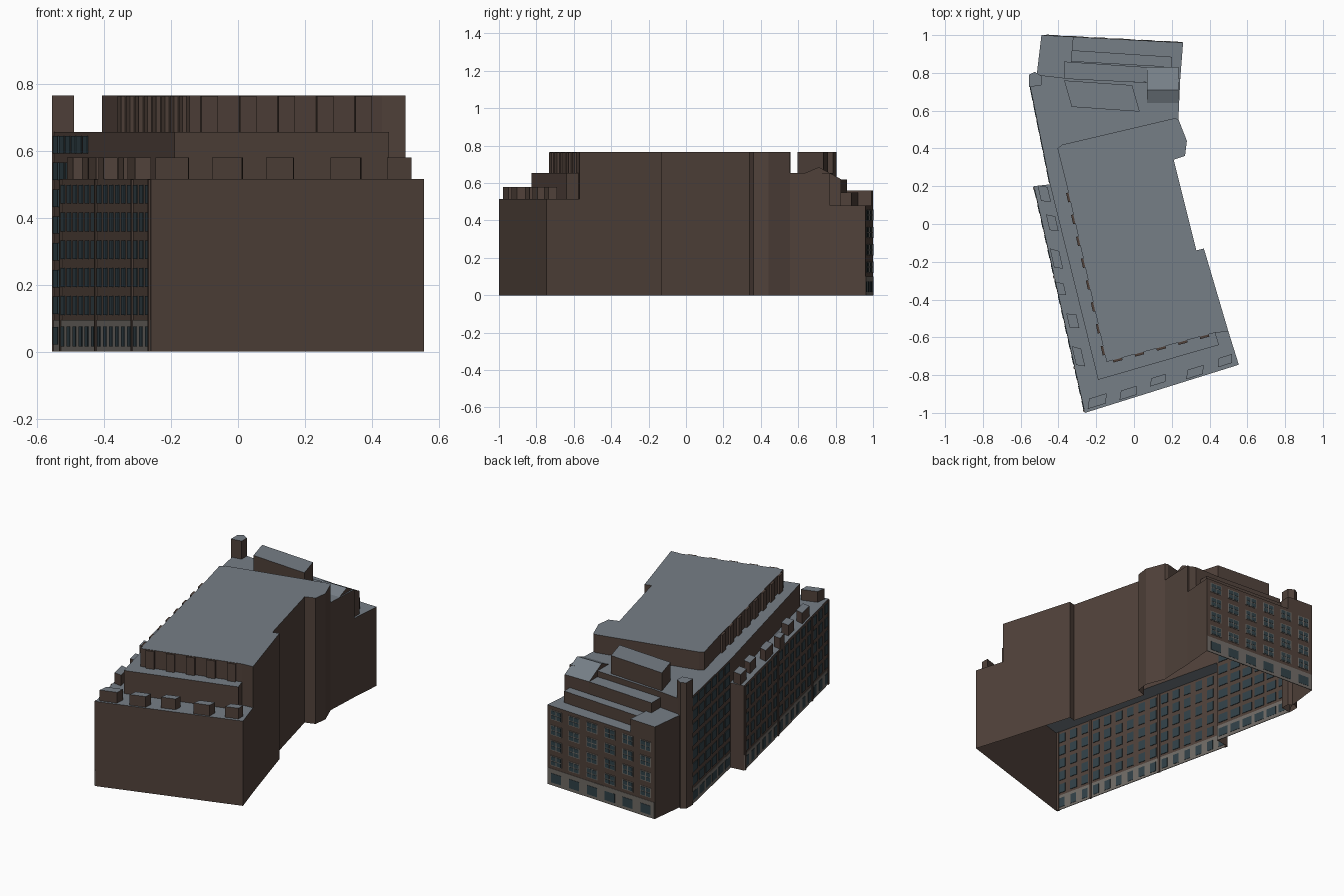
import bpy, bmesh, math
from mathutils import Matrix, Vector

if "Cube" in bpy.data.objects:
    bpy.data.objects.remove(bpy.data.objects["Cube"])


def material(name, rgb):
    m = bpy.data.materials.new(name)
    m.diffuse_color = (*rgb, 1)
    m.use_nodes = True
    m.node_tree.nodes["Principled BSDF"].inputs["Base Color"].default_value = m.diffuse_color
    return m


BRICK = material("brick", (0.08, 0.053, 0.042))
ROOF = material("roof", (0.18, 0.21, 0.24))
STONE = material("stone", (0.16, 0.145, 0.13))
GLASS = material("glass", (0.03, 0.052, 0.063))


def finish(name, bm, *mats):
    mesh = bpy.data.meshes.new(name)
    bm.to_mesh(mesh)
    bm.free()
    for m in mats:
        mesh.materials.append(m)
    ob = bpy.data.objects.new(name, mesh)
    bpy.context.collection.objects.link(ob)
    return ob


def block(name, pts, top, bases):
    """Flat-roofed block; bases gives each wall's foot height, None leaves the wall out."""
    bm = bmesh.new()
    if not isinstance(bases, list):
        bases = [bases] * len(pts)
    roof = [bm.verts.new((x, y, top)) for x, y in pts]
    bm.faces.new(roof).material_index = 1
    for i, base in enumerate(bases):
        if base is None:
            continue
        j = (i + 1) % len(pts)
        a = bm.verts.new((*pts[i], base))
        b = bm.verts.new((*pts[j], base))
        bm.faces.new((a, b, roof[j], roof[i]))
    return finish(name, bm, BRICK, ROOF)


def panels(name, p, q, items, mat, thick=0.005, offset=0.0):
    """Thin boxes set in the wall p-q: items are (distance along, z, width, height)."""
    p, q = Vector((*p, 0)), Vector((*q, 0))
    d = (q - p).normalized()
    n = Vector((d.y, -d.x, 0))
    rot = Matrix.Rotation(math.atan2(d.y, d.x), 4, 'Z')
    bm = bmesh.new()
    for s, z, w, h in items:
        c = p + d * s + n * offset + Vector((0, 0, z))
        bmesh.ops.create_cube(bm, size=1, matrix=Matrix.Translation(c) @ rot
                              @ Matrix.Diagonal((w, thick, h, 1)))
    return finish(name, bm, mat)


def grid(length, cols, zs, w, h, start=0.0):
    pitch = (length - start) / cols
    return [(start + (i + 0.5) * pitch, z, w, h) for i in range(cols) for z in zs]


# Street wing wrapping the west and south sides
NW, SW, SE = (-0.53, 0.20), (-0.26, -1.0), (0.555, -0.745)
block("street_wing", [NW, SW, SE, (0.50, -0.57), (0.43, -0.575), (0.45, -0.64),
                      (-0.19, -0.825), (-0.445, 0.21)],
      0.515, [0, 0, 0, None, None, None, None, 0])

# Middle tier, joined to the rear wing at the same height
REAR_W = (-0.55, 0.73)
block("middle_tier", [(-0.445, 0.21), (-0.19, -0.825), (0.45, -0.64), (0.43, -0.575),
                      (-0.145, -0.73), (-0.355, 0.2), (-0.405, 0.40), (-0.38, 0.42),
                      (0.215, 0.56), (0.235, 0.555), (0.245, 0.77), (0.06, 0.75),
                      (-0.34, 0.77), (-0.515, 0.79), REAR_W],
      0.655, [0.515] * 3 + [None] * 6 + [0, 0.48, 0.48, 0.56, 0, 0])

# Main upper block with the stepped east wall
block("upper_block", [(-0.145, -0.73), (0.43, -0.575), (0.50, -0.57), (0.37, -0.13),
                      (0.33, -0.14), (0.21, 0.34), (0.27, 0.36), (0.28, 0.44),
                      (0.235, 0.555), (0.215, 0.56), (-0.38, 0.42), (-0.405, 0.40),
                      (-0.355, 0.2)],
      0.765, [0.655, 0.515] + [0] * 6 + [0.655] * 5)

# Rear terraces, stepping down to the north
NE, NM, NC = (0.26, 0.96), (-0.32, 0.991), (-0.49, 1.0)
block("rear_terrace", [(0.06, 0.75), (0.245, 0.77), NE, NM, (-0.34, 0.77)],
      0.48, [None, 0, 0, None, None])
block("rear_corner", [NM, NC, (-0.515, 0.79), (-0.34, 0.77)], 0.56, [0, 0, None, 0.48])
block("rear_step_upper", [(-0.37, 0.77), (0.07, 0.75), (0.07, 0.83), (-0.37, 0.86)], 0.62, 0.48)
block("rear_step_lower", [(-0.33, 0.86), (0.20, 0.83), (0.20, 0.885), (-0.33, 0.92)], 0.55, 0.48)

# Rooftop penthouse and corner tower
block("penthouse", [(-0.33, 0.62), (0.03, 0.595), (-0.01, 0.735), (-0.37, 0.76)], 0.765, 0.655)
block("corner_tower", [(-0.555, 0.725), (-0.49, 0.735), (-0.49, 0.785), (-0.525, 0.805),
                       (-0.555, 0.79)], 0.765, 0)

# Sloping roof house at the north-east
bm = bmesh.new()
prof = [(0.64, 0.655), (0.71, 0.685), (0.83, 0.62), (0.83, 0.48)]
sides = [[bm.verts.new((x, y, z)) for y, z in prof + [(0.64, 0.48)]] for x in (0.07, 0.235)]
for i in range(3):
    f = bm.faces.new((sides[0][i], sides[1][i], sides[1][i + 1], sides[0][i + 1]))
    f.material_index = 1 if i < 2 else 0
bm.faces.new(sides[0])
bm.faces.new(sides[1][::-1])
finish("sloped_roof_house", bm, BRICK, ROOF)

# Small parapet houses along the wing: (distance along, length, depth, inset)
west = [(0.05, 0.10, 0.05, 0.02), (0.21, 0.10, 0.045, 0.03), (0.40, 0.12, 0.045, 0.01),
        (0.56, 0.08, 0.04, 0.0), (0.74, 0.09, 0.05, 0.02), (0.93, 0.12, 0.045, 0.01)]
south = [(0.08, 0.12, 0.05, 0.015), (0.25, 0.11, 0.045, 0.01), (0.42, 0.10, 0.04, 0.03),
         (0.62, 0.11, 0.045, 0.01), (0.79, 0.09, 0.045, 0.02)]
for side, a, b, rows in (("west", NW, SW, west), ("south", SW, SE, south)):
    a, b = Vector(a), Vector(b)
    d = (b - a).normalized()
    n = Vector((-d.y, d.x))
    for i, (s, l, dep, inset) in enumerate(rows):
        o = a + d * s + n * inset
        pts = [o - d * l / 2, o + d * l * 0.35, o + d * l / 2 + n * dep, o - d * l * 0.3 + n * dep]
        block(f"{side}_parapet_house_{i + 1}", [tuple(p) for p in pts], 0.58, 0.515)

# Shallow ribs on the upper block
panels("upper_ribs_south", (-0.145, -0.73), (0.43, -0.575),
       grid(0.595, 5, [0.709], 0.05, 0.108), BRICK, 0.025)
panels("upper_ribs_west", (-0.355, 0.2), (-0.145, -0.73),
       grid(0.95, 8, [0.709], 0.05, 0.108), BRICK, 0.025)

# West wing facade
L = (Vector(SW) - Vector(NW)).length
floors = [0.138 + 0.083 * i for i in range(5)]
panels("wing_stone_base", NW, SW, [(L / 2, 0.047, L - 0.004, 0.094)], STONE, 0.004)
panels("wing_windows", NW, SW, grid(L, 15, floors, 0.046, 0.056), GLASS, 0.007)
panels("wing_ground_windows", NW, SW, grid(L, 15, [0.045], 0.04, 0.06), GLASS, 0.008)
panels("wing_pilasters", NW, SW, [(L * t, 0.257, 0.014, 0.514) for t in (0.01, 0.4, 0.8, 0.99)],
       BRICK, 0.012)

# Rear west facade with broad windows
W0, W1 = REAR_W, (-0.445, 0.21)
L = (Vector(W1) - Vector(W0)).length
panels("rear_west_base", W0, W1, [(L / 2, 0.047, L - 0.004, 0.094)], STONE, 0.004)
panels("rear_west_windows", W0, W1,
       grid(L, 6, [0.047] + [0.138 + 0.08 * i for i in range(7)][:7], 0.066, 0.052), GLASS, 0.007)

# North facade: stone-framed paired windows
L = (Vector(NC) - Vector(NE)).length
floors = [0.15 + 0.093 * i for i in range(4)]
panels("north_stone_base", NE, NC, [(L / 2, 0.05, L - 0.004, 0.1)], STONE, 0.004)
panels("north_ground_windows", NE, NC, grid(L, 6, [0.045], 0.07, 0.055), GLASS, 0.007)
panels("north_window_frames", NE, NC, grid(L, 6, floors, 0.076, 0.06), STONE, 0.005)
panels("north_window_panes", NE, NC,
       [(s + dx, z + dz, 0.03, 0.023) for s, z, _, _ in grid(L, 6, floors, 0, 0)
        for dx in (-0.018, 0.018) for dz in (-0.014, 0.014)], GLASS, 0.008)
